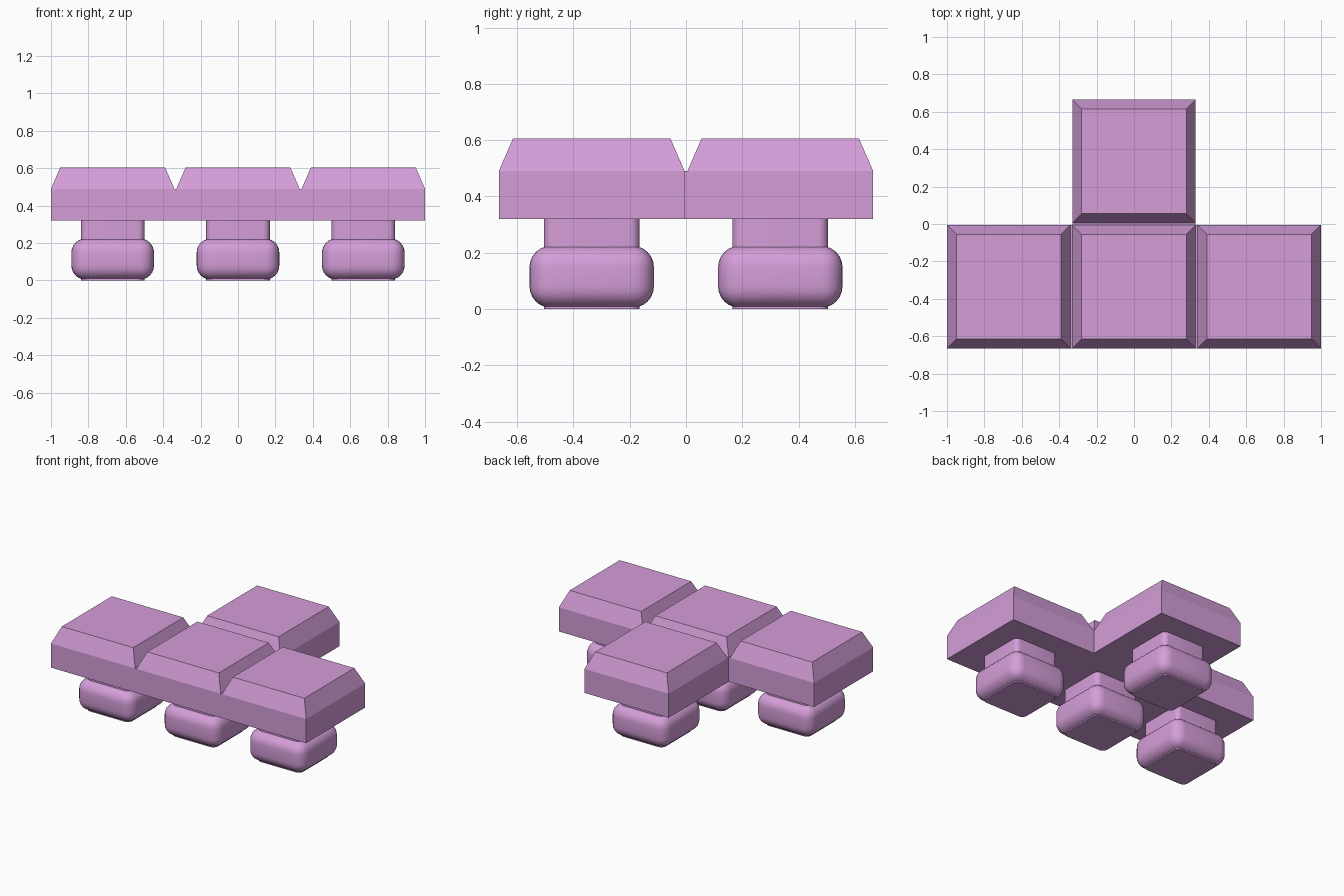
import bpy, bmesh

if "Cube" in bpy.data.objects:
    bpy.data.objects.remove(bpy.data.objects["Cube"])

PITCH = 0.67                      # distance between tile centres
HALF, TOP_HALF = 0.33, 0.28       # tile half width at the bevel foot and on top
Z_BASE, Z_STEP, Z_TOP = 0.32, 0.49, 0.605
ROW_Y, BACK_Y = -PITCH / 2, PITCH / 2
CENTRES = [(-PITCH, ROW_Y), (0, ROW_Y), (PITCH, ROW_Y), (0, BACK_Y)]

pink = bpy.data.materials.new("orchid pink")
pink.diffuse_color = (0.66, 0.34, 0.69, 1)
pink.use_nodes = True
pink.node_tree.nodes["Principled BSDF"].inputs["Base Color"].default_value = pink.diffuse_color


def make_object(name, bm):
    bmesh.ops.recalc_face_normals(bm, faces=bm.faces)
    mesh = bpy.data.meshes.new(name)
    bm.to_mesh(mesh)
    bm.free()
    mesh.materials.append(pink)
    obj = bpy.data.objects.new(name, mesh)
    bpy.context.collection.objects.link(obj)
    return obj


def smooth(obj):
    bpy.ops.object.select_all(action='DESELECT')
    obj.select_set(True)
    bpy.context.view_layer.objects.active = obj
    bpy.ops.object.shade_smooth_by_angle()


def rounded_block(name, x, y, half, z0, z1, radius, vertical_only):
    bm = bmesh.new()
    bmesh.ops.create_cube(bm, size=1)
    bmesh.ops.scale(bm, vec=(2 * half, 2 * half, z1 - z0), verts=bm.verts)
    bmesh.ops.translate(bm, vec=(x, y, (z0 + z1) / 2), verts=bm.verts)
    edges = [e for e in bm.edges if not vertical_only
             or abs(e.verts[0].co.z - e.verts[1].co.z) > 0.01]
    bmesh.ops.bevel(bm, geom=edges, offset=radius, segments=6,
                    profile=0.5, affect='EDGES', clamp_overlap=True)
    smooth(make_object(name, bm))


# T-shaped slab joining the four tiles
bm = bmesh.new()
w, front, seam, back = PITCH + HALF, ROW_Y - HALF, ROW_Y + HALF, BACK_Y + HALF
outline = [(-w, front), (w, front), (w, seam), (HALF, seam),
           (HALF, back), (-HALF, back), (-HALF, seam), (-w, seam)]
face = bm.faces.new([bm.verts.new((x, y, Z_BASE)) for x, y in outline])
ext = bmesh.ops.extrude_face_region(bm, geom=[face], use_keep_orig=True)
bmesh.ops.translate(bm, vec=(0, 0, Z_STEP - Z_BASE),
                    verts=[g for g in ext["geom"] if isinstance(g, bmesh.types.BMVert)])
make_object("slab", bm)

SIGNS = [(-1, -1), (1, -1), (1, 1), (-1, 1)]
for i, (cx, cy) in enumerate(CENTRES, 1):
    # Bevelled tile top, open underneath where it meets the slab
    bm = bmesh.new()
    low, high = ([bm.verts.new((cx + sx * h, cy + sy * h, z)) for sx, sy in SIGNS]
                 for h, z in ((HALF, Z_STEP), (TOP_HALF, Z_TOP)))
    bm.faces.new(high)
    for a in range(4):
        b = (a + 1) % 4
        bm.faces.new((low[a], low[b], high[b], high[a]))
    make_object(f"tile_top_{i}", bm)

    # Peg neck running down through the rounded foot
    rounded_block(f"peg_neck_{i}", cx, cy, 0.17, 0.0, Z_BASE, 0.035, True)
    rounded_block(f"peg_foot_{i}", cx, cy, 0.221, 0.005, 0.224, 0.075, False)
